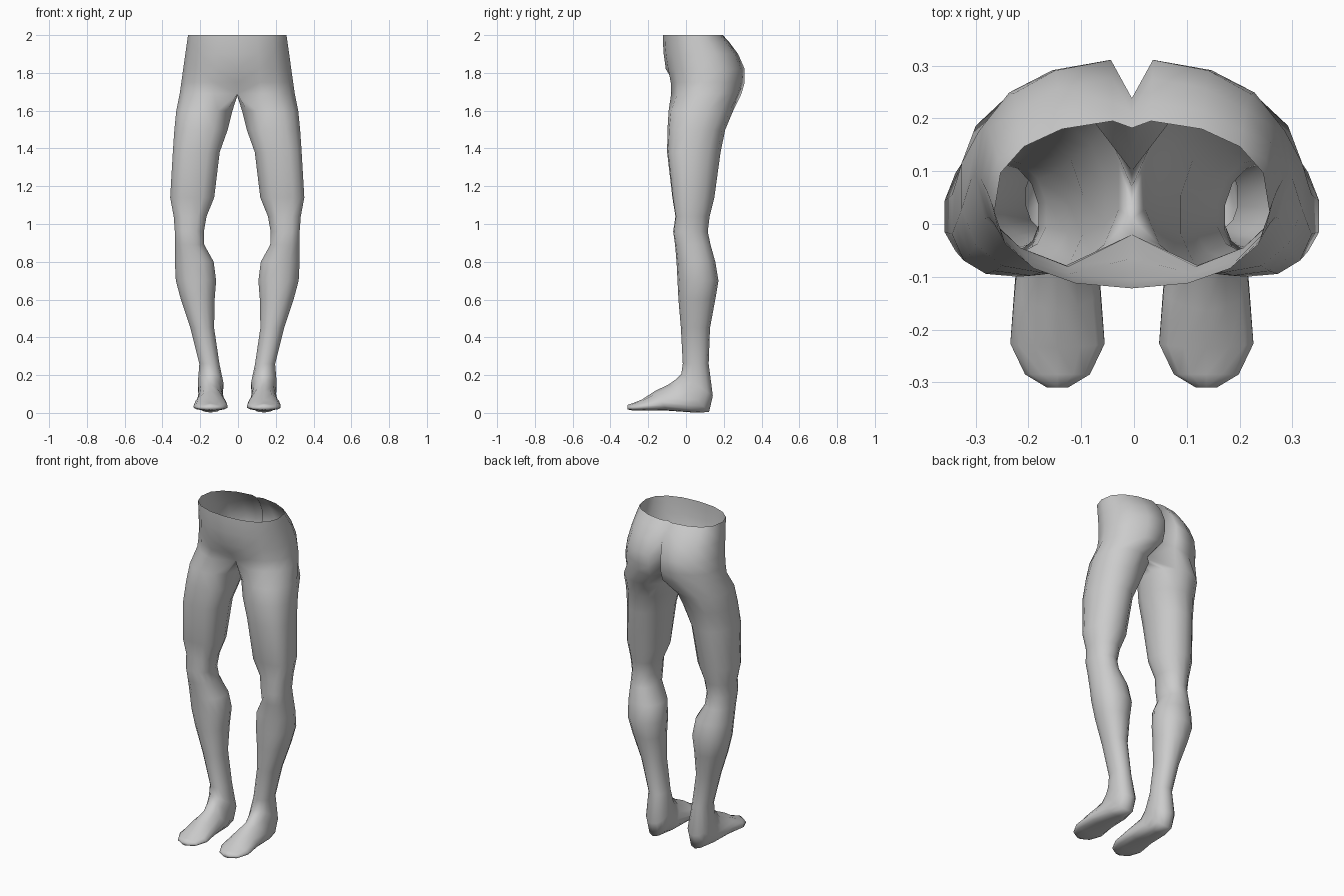
import bpy, bmesh
from math import sin, cos, pi, radians, exp

if "Cube" in bpy.data.objects:
    bpy.data.objects.remove(bpy.data.objects["Cube"])

MID = -0.004      # mirror plane
N, CH = 14, 10    # points per leg ring, points that carry on into the hip

# Foot rings, toe to ankle: half width, front y, front z, back y, back z
FOOT = [
    (.02, -.31, .042, -.31, .018),
    (.062, -.285, .05, -.285, .013),
    (.09, -.235, .07, -.22, .012),
    (.082, -.165, .115, -.10, .012),
    (.071, -.09, .152, .04, .002),
    (.063, -.05, .18, .122, .004),
    (.068, -.025, .205, .142, .09),
]
# Leg rings, ankle to groin: z, inner x, outer x, front y, back y
LEG = [
    (.26, .09, .197, -.017, .12),
    (.45, .118, .245, -.027, .127),
    (.60, .115, .295, -.04, .155),
    (.70, .107, .322, -.045, .172),
    (.80, .12, .327, -.05, .155),
    (.89, .17, .325, -.058, .13),
    (.96, .172, .327, -.068, .115),
    (1.04, .158, .333, -.056, .125),
    (1.14, .117, .352, -.072, .15),
    (1.38, .088, .338, -.10, .183),
    (1.50, .045, .33, -.098, .208),
    (1.60, .02, .32, -.092, .25),
]
# Hip rings, crotch to waist: z, front y, back y
HIP = [
    (1.69, -.09, .295), (1.75, -.093, .312), (1.82, -.107, .312),
    (1.90, -.118, .277), (1.96, -.122, .232), (2.00, -.122, .196),
]


def spow(v, e):
    return abs(v) ** e * (1 if v >= 0 else -1)


def leg_ring(xi, xo, yf, zf, yb, zb, skew):
    pts = []
    for k in range(N):
        a = pi / 2 + (k - (CH - 1) / 2) * 2 * pi / N
        t = ((1 - spow(cos(a), .92)) / 2) ** skew
        x = (xi + xo) / 2 + (xo - xi) / 2 * spow(sin(a), .9) * 1.015
        pts.append((x - MID, yf + (yb - yf) * t, zf + (zb - zf) * t))
    return pts


def hip_ring(z, yf, yb):
    u = (2 - z) / .31
    width = .261 + .044 * u
    crack = .014 + .15 * u ** 1.6
    groin = .07 * max(0, (1.82 - z) / .13) ** 1.5
    pts = [(0, yf + groin, z)]
    for k in range(1, CH - 1):
        a = radians(21.7 * k)
        y = (yf + yb) / 2 - (yb - yf) / 2 * spow(cos(a), .85)
        pts.append((width * sin(a) ** .9, y, z))
    return pts + [(0, yb - crack, z)]


bm = bmesh.new()


def add(pts):
    return [bm.verts.new(p) for p in pts]


def bridge(a, b, closed):
    n = len(b)
    for k in range(n if closed else n - 1):
        j = (k + 1) % n
        bm.faces.new((a[k], a[j], b[j], b[k]))


# Foot and leg
rings = []
for w, yf, zf, yb, zb in FOOT:
    rings.append(add(leg_ring(.137 - w, .137 + w, yf, zf, yb, zb,
                              .65 if yf < -.08 else 1)))
for z, xi, xo, yf, yb in LEG:
    skew = 1 + .4 * exp(-((z - 1.2) / .3) ** 2)
    rings.append(add(leg_ring(xi, xo, yf, z, yb, z, skew)))
bm.faces.new(rings[0])
for a, b in zip(rings, rings[1:]):
    bridge(a, b, True)

# Crotch: the first hip ring plus inner points lying on the midline
first = hip_ring(*HIP[0])
for i in range(1, N - CH + 1):
    f = i / (N - CH + 1)
    first.append((0, .13 - .15 * f, 1.69 - .012 * sin(pi * f)))
prev = add(first)
bridge(rings[-1], prev, True)

# Hip up to the open waist
for row in HIP[1:]:
    cur = add(hip_ring(*row))
    bridge(prev[:CH], cur[:CH], False)
    prev = cur

bmesh.ops.recalc_face_normals(bm, faces=bm.faces)
me = bpy.data.meshes.new("legs")
bm.to_mesh(me)
bm.free()
me.shade_smooth()
legs = bpy.data.objects.new("legs", me)
legs.location.x = MID
bpy.context.collection.objects.link(legs)

# Mirror to the other leg
m = legs.modifiers.new("mirror", 'MIRROR')
m.use_axis = (True, False, False)
m.use_clip = True
m.merge_threshold = 0.0005
